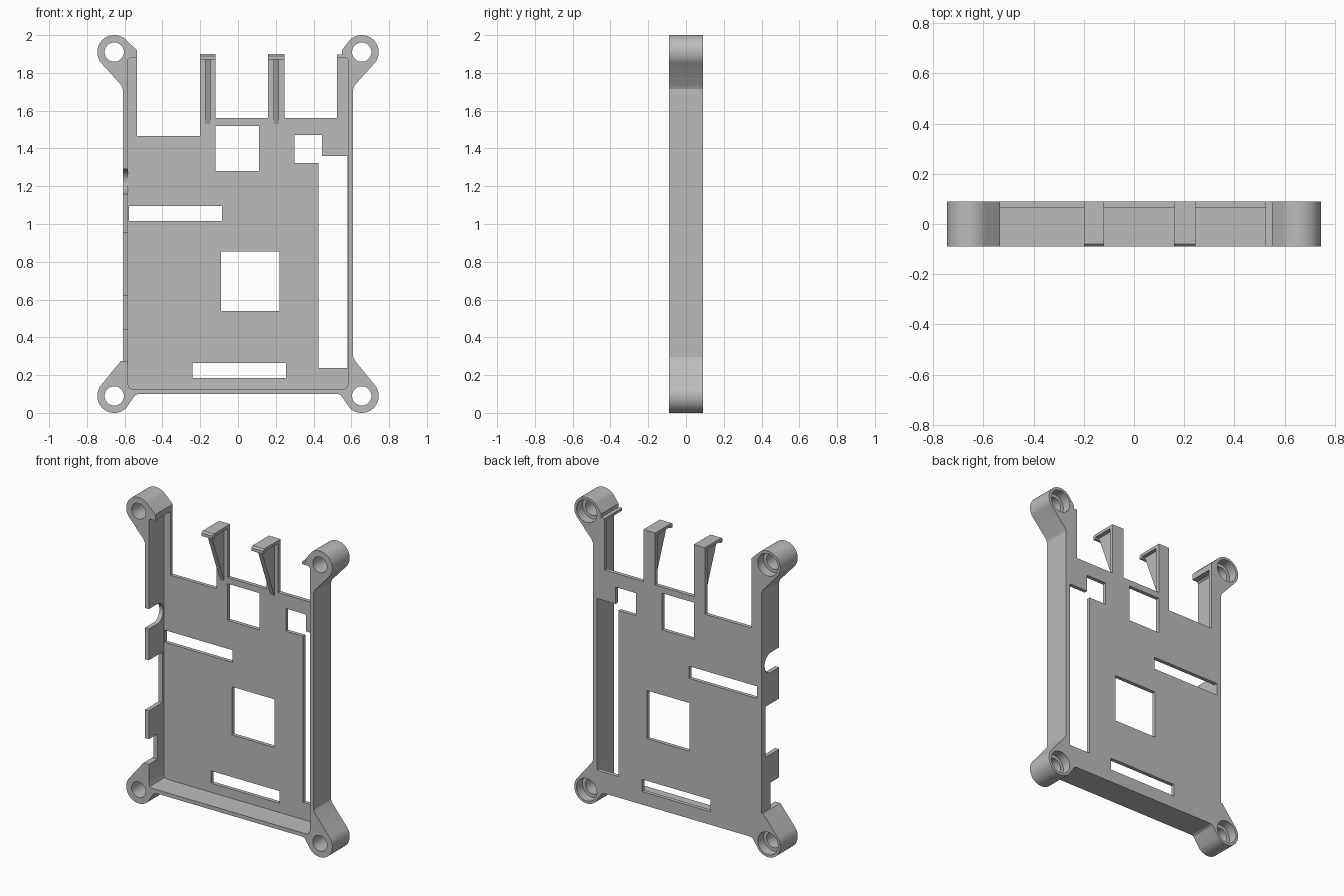
import bpy, bmesh
from math import sin, cos, radians

if "Cube" in bpy.data.objects:
    bpy.data.objects.remove(bpy.data.objects["Cube"], do_unlink=True)

grey = bpy.data.materials.new("plain_grey")
grey.use_nodes = True
colour = (0.5, 0.5, 0.5, 1)
grey.diffuse_color = colour
grey.node_tree.nodes["Principled BSDF"].inputs["Base Color"].default_value = colour

FRONT, BACK = -0.09, 0.09
FLOOR = 0.065           # inner face of the back plate
IN, OUT = 0.582, 0.61   # side wall faces
EAR_X, EAR_R = 0.655, 0.09


def prism(name, profile, a, b, axis="y"):
    """Extrude an (x, z) profile along y, or a (y, z) profile along x."""
    def place(p, d):
        return (p[0], d, p[1]) if axis == "y" else (d, p[0], p[1])
    bm = bmesh.new()
    face = bm.faces.new([bm.verts.new(place(p, a)) for p in profile])
    new = bmesh.ops.extrude_face_region(bm, geom=[face])["geom"]
    shift = place((0, 0), b - a)
    bmesh.ops.translate(bm, vec=shift, verts=[v for v in new if isinstance(v, bmesh.types.BMVert)])
    bmesh.ops.recalc_face_normals(bm, faces=bm.faces)
    mesh = bpy.data.meshes.new(name)
    bm.to_mesh(mesh)
    bm.free()
    mesh.materials.append(grey)
    obj = bpy.data.objects.new(name, mesh)
    bpy.context.collection.objects.link(obj)
    return obj


def rect(x0, x1, z0, z1):
    return [(x0, z0), (x1, z0), (x1, z1), (x0, z1)]


def arc(cx, cz, r, start, end, n=32):
    angles = [radians(start + (end - start) * i / n) for i in range(n + 1)]
    return [(cx + r * cos(t), cz + r * sin(t)) for t in angles]


def activate(obj):
    bpy.ops.object.select_all(action="DESELECT")
    obj.select_set(True)
    bpy.context.view_layer.objects.active = obj


def cut(obj, cutters):
    activate(obj)
    for c in cutters:
        mod = obj.modifiers.new("cut", "BOOLEAN")
        mod.operation, mod.solver, mod.object = "DIFFERENCE", "EXACT", c
        bpy.ops.object.modifier_apply(modifier=mod.name)
    for c in cutters:
        bpy.data.objects.remove(c, do_unlink=True)


def smooth(obj):
    activate(obj)
    bpy.ops.object.shade_smooth_by_angle(angle=radians(30))


# Back plate with side strips and two spring arms
arms = {"right": (-0.2, -0.12), "left": (0.16, 0.245)}
(a0, a1), (b0, b1) = arms.values()
TOP, TIP = 1.56, 1.9
plate = prism("back_plate", [
    (-IN, 0.125), (IN, 0.125), (IN, 1.88), (0.525, 1.88), (0.525, TOP),
    (b1, TOP), (b1, TIP), (b0, TIP), (b0, TOP), (a1, TOP), (a1, TIP),
    (a0, TIP), (a0, 1.465), (-0.535, 1.465), (-0.535, 1.88), (-IN, 1.88)], FLOOR, BACK)

# Openings in the plate
openings = [
    (-0.12, 0.11, 1.28, 1.52),
    (-0.578, -0.085, 1.015, 1.095),
    (-0.09, 0.22, 0.54, 0.855),
    (-0.24, 0.255, 0.185, 0.265),
    (0.425, 0.581, 0.237, 1.36),
    (0.30, 0.445, 1.322, 1.47),
]
cut(plate, [prism("opening_cutter", rect(*o), 0, 0.2) for o in openings])

# Arm ribs and hooks
for side, (x0, x1) in arms.items():
    mid = (x0 + x1) / 2
    prism(side + "_arm_rib", [(FLOOR, 1.53), (FLOOR, 1.88), (-0.07, 1.88)],
          mid - 0.015, mid + 0.015, "x")
    prism(side + "_arm_hook", [(FLOOR, 1.88), (FLOOR, TIP), (-0.08, TIP), (FRONT, 1.89),
                               (FRONT, 1.87), (-0.07, 1.87), (-0.07, 1.88)], x0, x1, "x")
prism("corner_hook", rect(0.525, 0.56, 1.88, 1.897), FRONT, BACK)

# Walls
prism("bottom_wall", rect(-0.535, 0.535, 0.1, 0.125), FRONT, BACK)
prism("left_wall", rect(IN, OUT, 0.29, 1.72), FRONT, BACK)

# Right wall with port notches open to the front
notched = [(BACK, 0.27), (0.0, 0.27), (0.0, 0.44), (FRONT, 0.44),
           (FRONT, 0.625), (0.05, 0.625), (0.05, 0.955), (FRONT, 0.955), (FRONT, 1.16)]
notched += arc(-0.005, 1.225, 0.065, -90, 90, 16)
notched += [(FRONT, 1.29), (FRONT, 1.72), (BACK, 1.72)]
smooth(prism("right_wall", notched, -OUT, -IN, "x"))

# Corner ears with counterbored screw holes
for side, s in (("left", 1), ("right", -1)):
    inner = 0.55 if s > 0 else 0.535
    upper = arc(EAR_X, 1.91, EAR_R, 135, -38)
    upper += [(0.618, 1.735), (OUT, 1.715), (IN, 1.715), (IN, 1.87), (0.572, 1.88),
              (inner, 1.88), (inner, 1.92)]
    lower = arc(EAR_X, 0.09, EAR_R, -135, 40)
    notch_end = 0.29 if s > 0 else 0.27
    lower += [(0.62, 0.275), (OUT, notch_end + 0.005), (IN, notch_end + 0.005), (IN, 0.15),
              (0.575, 0.132), (0.557, 0.125), (0.53, 0.125), (0.53, 0.1), (0.545, 0.093)]
    for level, z, outline in (("upper", 1.91, upper), ("lower", 0.09, lower)):
        ear = prism(f"{level}_{side}_ear", [(s * x, h) for x, h in outline], FRONT, BACK)
        hole = prism("hole_cutter", arc(s * EAR_X, z, 0.051, 0, 352.5, 47), -0.2, 0.2)
        bore = prism("bore_cutter", arc(s * EAR_X, z, 0.073, 0, 352.5, 47), 0.03, 0.2)
        cut(ear, [hole, bore])
        smooth(ear)
